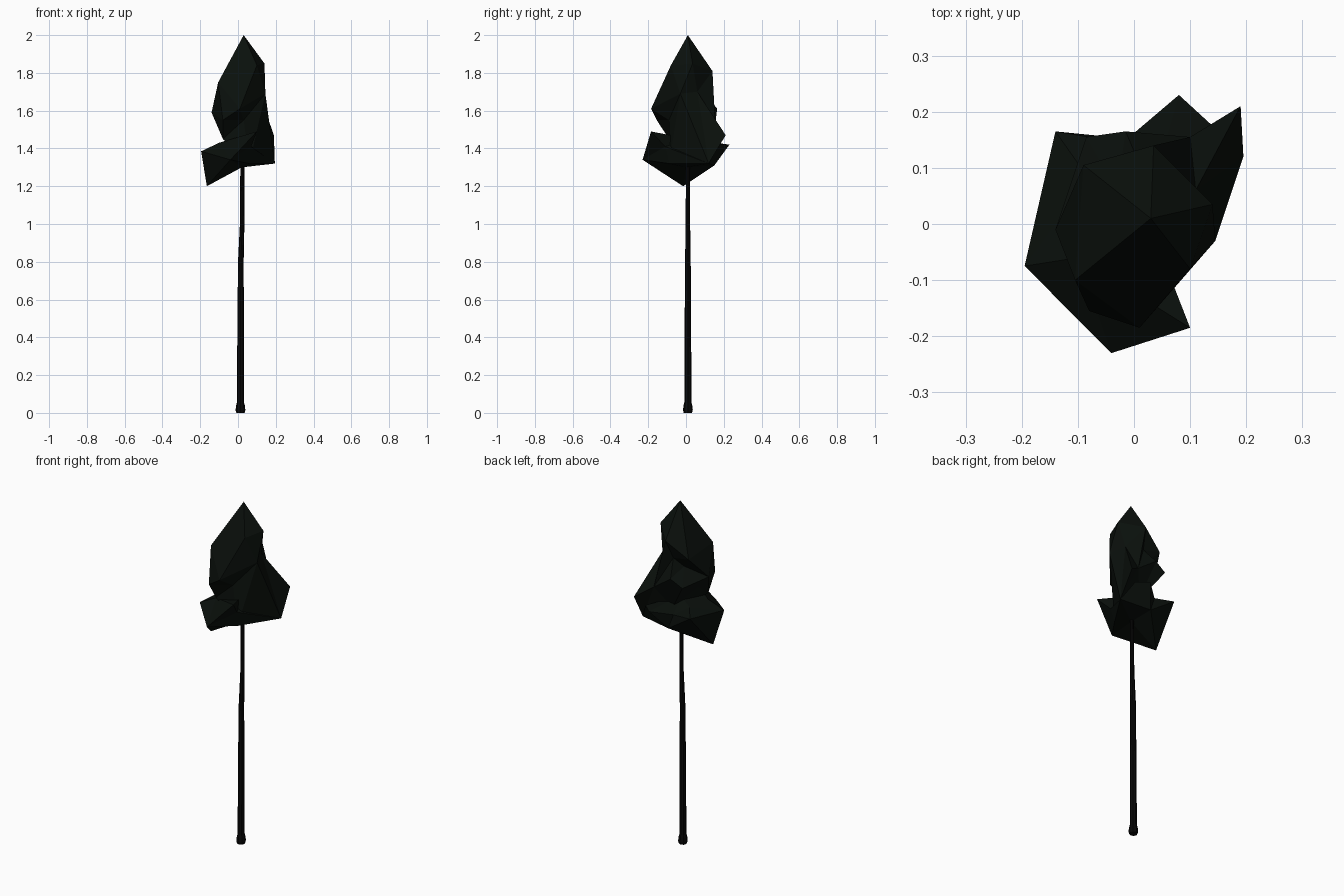
import bpy, bmesh, math
from mathutils import Vector


def make_object(name, bm, color):
    bmesh.ops.recalc_face_normals(bm, faces=bm.faces)
    mesh = bpy.data.meshes.new(name)
    bm.to_mesh(mesh)
    bm.free()
    obj = bpy.data.objects.new(name, mesh)
    bpy.context.collection.objects.link(obj)
    mat = bpy.data.materials.new(name + "_color")
    mat.diffuse_color = (*color, 1)
    mesh.materials.append(mat)
    return obj


def star_shell(points, center, z_squash):
    """Triangulate points as seen from a centre: hull their directions, then restore them."""
    bm = bmesh.new()
    home = {}
    for p in points:
        d = Vector(p) - Vector(center)
        d.z *= z_squash
        home[bm.verts.new(d.normalized())] = Vector(p)
    bmesh.ops.convex_hull(bm, input=list(bm.verts))
    for v in bm.verts:
        v.co = home[v]
    return bm


# Trunk: slim, slightly bent tube with a flared foot
def trunk(path, sides=8):
    bm = bmesh.new()
    rings = []
    for x, z, r in path:
        rings.append([bm.verts.new((x + r * math.cos(2 * math.pi * i / sides),
                                    0.01 + r * math.sin(2 * math.pi * i / sides), z))
                      for i in range(sides)])
    for a, b in zip(rings, rings[1:]):
        for i in range(sides):
            j = (i + 1) % sides
            bm.faces.new((a[i], a[j], b[j], b[i]))
    bm.faces.new(rings[0])
    bm.faces.new(rings[-1])
    return bm


make_object("trunk", trunk([(0.013, 0, 0.022), (0.013, 0.015, 0.026), (0.013, 0.04, 0.023),
                            (0.013, 0.055, 0.019), (0.014, 0.5, 0.017), (0.015, 0.8, 0.015),
                            (0.022, 1.0, 0.012), (0.023, 1.40, 0.010)]), (0.002, 0.002, 0.002))

LEAF = (0.003, 0.005, 0.0035)
# Points shared by the crown's right-hand wing and the skirt
wing_foot = [(0.195, 0.12, 1.32), (0.06, -0.09, 1.32)]

# Upper foliage: pointed crown, hollowed front and back, wing sweeping down on the right
crown = [(0.03, 0.01, 2.0), (0.14, 0.035, 1.85), (0.10, -0.08, 1.84), (0.035, 0.14, 1.81),
         (-0.105, -0.10, 1.75), (-0.09, 0.105, 1.72), (0.145, -0.03, 1.69),
         (0.11, 0.06, 1.70), (0.015, 0.095, 1.70), (0.01, -0.185, 1.61), (-0.14, -0.01, 1.59)]
middle = [(-0.03, 0.06, 1.65), (-0.015, 0.165, 1.61), (-0.085, 0.155, 1.57),
          (-0.08, -0.155, 1.55), (0.03, -0.09, 1.55), (-0.08, 0.0, 1.52), (0.10, 0.155, 1.53),
          (0.19, 0.21, 1.47), (0.03, 0.08, 1.40), (-0.08, -0.09, 1.45), (-0.02, -0.03, 1.40)]
make_object("upper_foliage", star_shell(crown + middle + wing_foot, (0.03, 0, 1.61), 0.5), LEAF)

# Lower foliage: wide ragged skirt with a low point on the left
skirt = [(0.10, -0.185, 1.49), (0.14, 0.175, 1.42), (0.08, 0.23, 1.42), (-0.02, 0.145, 1.395),
         (-0.14, 0.165, 1.41), (-0.195, -0.075, 1.385), (-0.04, -0.23, 1.34),
         (0.07, -0.11, 1.41), (0.01, 0.15, 1.31), (-0.165, -0.015, 1.20), (0.02, 0.0, 1.30),
         (-0.10, -0.06, 1.43), (-0.08, 0.08, 1.43), (0.02, 0.02, 1.45)]
make_object("lower_foliage", star_shell(skirt + wing_foot, (0, 0, 1.37), 0.9), LEAF)
